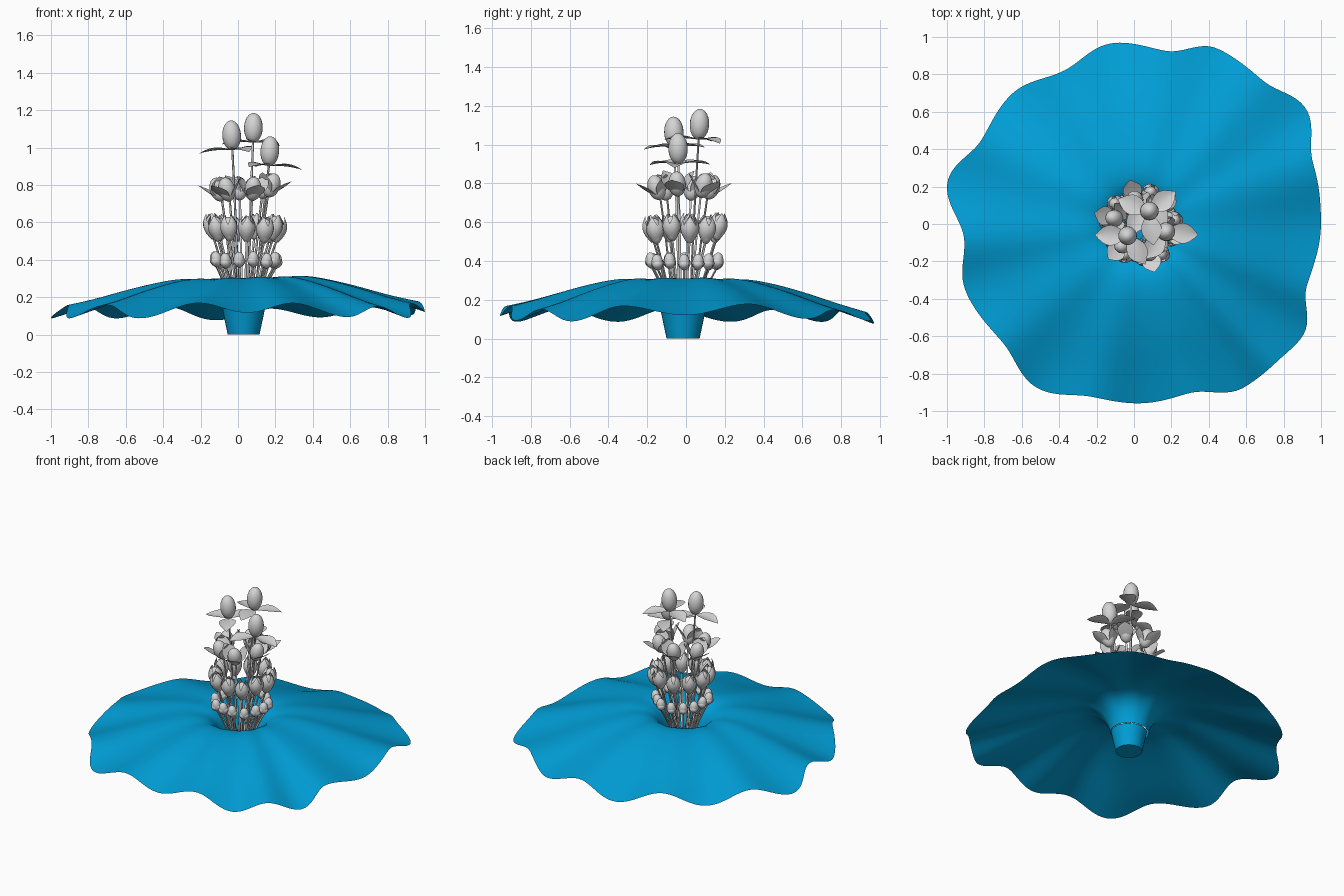
import bpy, bmesh, math, random
from mathutils import Vector, Matrix

random.seed(4)
if "Cube" in bpy.data.objects:
    bpy.data.objects.remove(bpy.data.objects["Cube"])


def material(name, rgb):
    m = bpy.data.materials.new(name)
    m.use_nodes = True
    m.diffuse_color = (*rgb, 1)
    m.node_tree.nodes["Principled BSDF"].inputs["Base Color"].default_value = (*rgb, 1)
    return m


BLUE = material("blue", (0.0, 0.34, 0.67))
GREY = material("pale grey", (0.66, 0.66, 0.66))
CENTRE = Vector((0.03, -0.015, 0))


def polar(a, r, z=0.0):
    return Vector((r * math.cos(a), r * math.sin(a), z))


def grid(bm, fn, nu, nv, closed):
    """Quad sheet through fn(i, j); closed joins the last column to the first."""
    rows = [[bm.verts.new(fn(i, j)) for j in range(nv)] for i in range(nu)]
    for a, b in zip(rows, rows[1:]):
        for j in range(nv if closed else nv - 1):
            k = (j + 1) % nv
            bm.faces.new((a[j], a[k], b[k], b[j]))
    return rows


def finish(bm, name, mat, sharp=60):
    me = bpy.data.meshes.new(name)
    bm.to_mesh(me)
    bm.free()
    ob = bpy.data.objects.new(name, me)
    bpy.context.collection.objects.link(ob)
    me.materials.append(mat)
    bpy.ops.object.select_all(action="DESELECT")
    ob.select_set(True)
    bpy.context.view_layer.objects.active = ob
    bpy.ops.object.shade_smooth_by_angle(angle=math.radians(sharp))
    return ob


# Wavy rim: angle, radius, height at each fold and valley
RIM = [(0, 1.0, .12), (19, 1.01, .18), (34, 1.11, .10), (48, 1.03, .15),
       (65, 1.04, .09), (79, .94, .14), (97, .975, .075), (115, .9, .15),
       (133, .955, .085), (151, .93, .15), (167, 1.025, .085), (185, .91, .16),
       (201, .97, .085), (222, .945, .16), (239, 1.02, .085), (257, .95, .17),
       (273, .96, .115), (288, .95, .17), (304, 1.055, .09), (315, 1.06, .155),
       (327, 1.085, .085), (340, .98, .17), (360, 1.0, .12)]


def rim(deg):
    for p, q in zip(RIM, RIM[1:]):
        if p[0] <= deg <= q[0]:
            t = (1 - math.cos(math.pi * (deg - p[0]) / (q[0] - p[0]))) / 2
            return p[1] + (q[1] - p[1]) * t, p[2] + (q[2] - p[2]) * t


# Dome profile running from the funnel mouth out to the rim
DOME = [(.122, .14), (.129, .17), (.143, .21), (.166, .25), (.205, .284), (.26, .302),
        (.34, .304), (.45, .284), (.57, .253), (.69, .217), (.8, .18), (.9, .15), (1, .122)]
SEG = 120


def skirt_point(i, j):
    s, z = DOME[i]
    a = math.tau * j / SEG
    r, h = rim(360 * j / SEG)
    z += (h - .122) * s ** 2.2 + .01 * math.cos(a) * math.sin(math.pi * s)
    return polar(a, s * (1 + (r - 1) * s ** 1.5), z) + CENTRE * (1 - s)


bm = bmesh.new()
grid(bm, skirt_point, len(DOME), SEG, True)
skirt = finish(bm, "wavy_skirt", BLUE, 80)
sub = skirt.modifiers.new("smooth", "SUBSURF")
sub.levels = sub.render_levels = 1

# Tapered pot with a closed base
POT = [(.085, 0), (.1, .07), (.115, .142), (.106, .147)]
bm = bmesh.new()
rows = grid(bm, lambda i, j: polar(math.tau * j / 32, *POT[i]) + CENTRE, len(POT), 32, True)
bm.faces.new(rows[0][::-1])
bm.faces.new(rows[-1])
finish(bm, "pot", BLUE, 40)


def add_petal(bm, frame, turn, length, width, lift, curl):
    """Pointed leaf leaving the axis at angle lift and bending by curl."""
    def point(i, j):
        u, v = i / 8, j / 2 - 1
        e = lift + curl * u / 2
        w = width * (math.sin(math.pi * min(.99, .06 + .94 * u) ** 1.2) if u < 1 else .02)
        p = Vector((length * u * math.cos(e), v * w, length * u * math.sin(e) + .25 * w * v * v))
        return frame @ (Matrix.Rotation(turn, 4, "Z") @ p)
    grid(bm, point, 9, 5, False)


def add_cup_petal(bm, frame, turn, height, radius):
    """Closed tulip petal hugging the bud."""
    def point(i, j):
        u, v = i / 7, j / 2 - 1
        r = radius * (math.sin(math.pi * (.06 + .78 * u)) + .06)
        return frame @ polar(turn + v * .95 * math.sin(math.pi * (.1 + .85 * u)),
                             r * (1 - .08 * v * v), height * u)
    grid(bm, point, 8, 5, False)


def add_stem(bm, start, end, r):
    """Thin tube that leaves the pot steeply and bows outwards."""
    def point(i, j):
        t = i / 6
        p = start.lerp(end, t)
        p.xy += (end - start).xy * -.3 * t * (1 - t)
        return p + polar(math.tau * j / 6, r)
    grid(bm, point, 7, 6, True)


def add_bud(bm, frame, radius, half):
    m = frame @ Matrix.Translation((0, 0, half)) @ Matrix.Diagonal((radius, radius, half, 1))
    bmesh.ops.create_uvsphere(bm, u_segments=20, v_segments=12, radius=1, matrix=m)


def flower_frame(base, lean):
    out = base - CENTRE - Vector((.01, 0, 0))
    tilt = Vector((out.x, out.y, 0)).normalized() * lean + Vector((0, 0, 1))
    turn = Vector((0, 0, 1)).rotation_difference(tilt)
    return Matrix.Translation(base) @ turn.to_matrix().to_4x4()


def tier(name, bases, lean, build):
    """Row of flowers plus the stems that carry them."""
    heads, stems = bmesh.new(), bmesh.new()
    for n, base in enumerate(bases):
        build(heads, flower_frame(base, lean), n)
        foot = CENTRE + (base - CENTRE) * .45
        foot.z = .15
        add_stem(stems, foot, base, .006)
    finish(heads, name + "_flowers", GREY)
    finish(stems, name + "_stems", GREY)


def ring(count, radius, z, jitter, phase=0.0):
    mid = CENTRE + Vector((.012, .005, 0))
    return [mid + polar(math.tau * (n + phase) / count, radius * random.uniform(.92, 1.05),
                        z + random.uniform(-jitter, jitter)) for n in range(count)]


# Lowest tier: small round buds with a tight calyx
def small_bud(bm, frame, n):
    add_bud(bm, frame, .029, .042)
    for k in range(3):
        add_cup_petal(bm, frame, math.tau * k / 3, .06, .032)


# Second tier: closed tulips
def tulip(bm, frame, n):
    add_bud(bm, frame, .036, .066)
    for k in range(4):
        add_cup_petal(bm, frame, math.tau * k / 4 + n, .14, .046)


# Third tier: half-open flowers, one petal of each pointing outwards
def half_open(bm, frame, n):
    add_bud(bm, frame, .045, .066)
    for k in range(3):
        add_petal(bm, frame, math.tau * (k / 3 + (n + .75) / 6), .155, .052, .85, .1)


# Top tier: open flowers with flat drooping petals
def open_flower(bm, frame, n):
    add_bud(bm, frame, .05, .08)
    for k in range(3):
        add_petal(bm, frame, math.tau * k / 3 + (3.14, 2.75, -.1)[n], .18, .055, .15, -.4)


tier("lowest", ring(14, .165, .357, .006), .15, small_bud)
tier("lower", ring(11, .165, .5, .012, .3), .15, tulip)
tier("upper", ring(6, .125, .725, .02, .75), .35, half_open)
tier("top", [Vector((-.03, -.06, .985)), Vector((.08, .065, 1.025)), Vector((.165, -.04, .9))],
     .06, open_flower)
